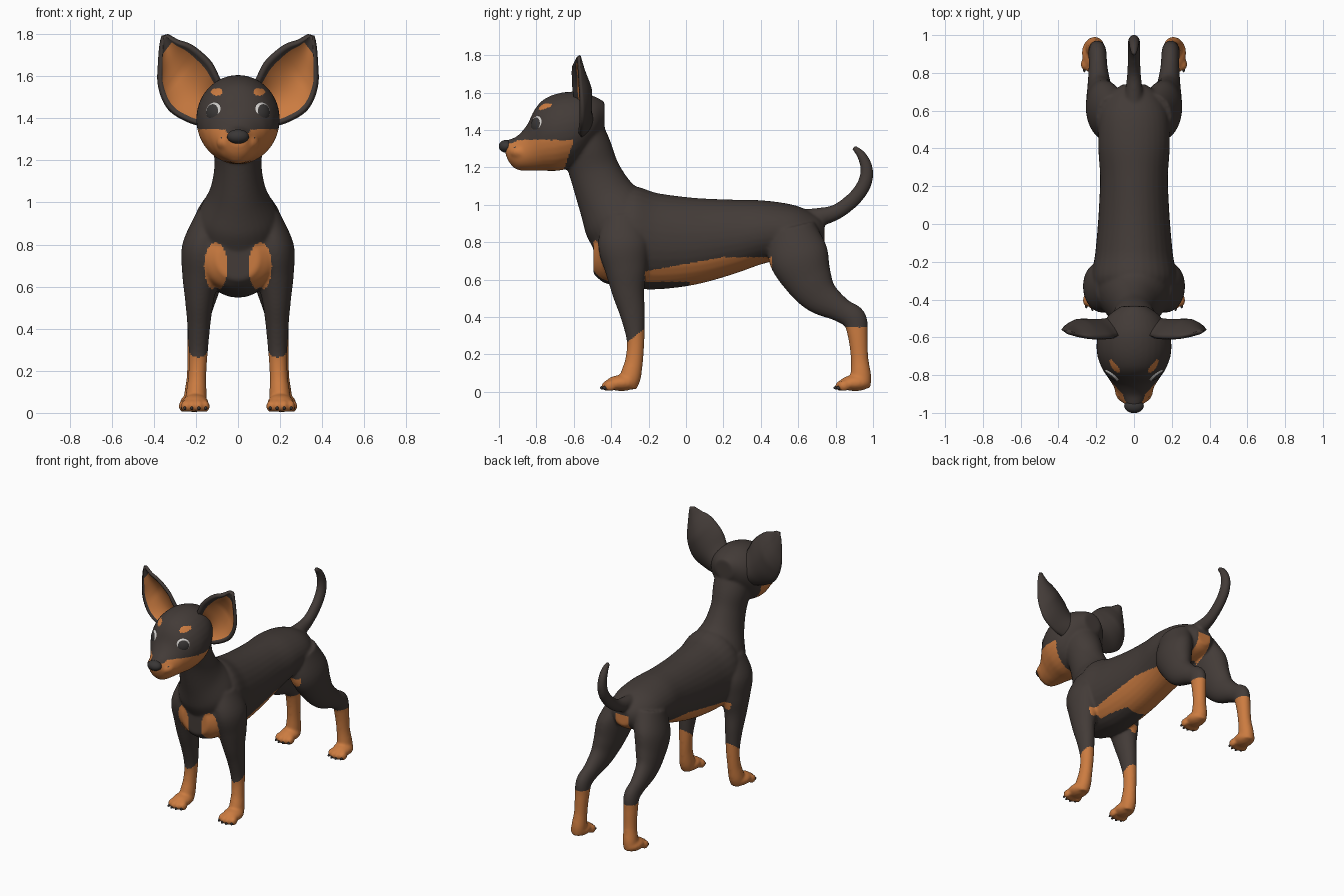
import bpy, bmesh, math
from mathutils import Vector, Matrix

if "Cube" in bpy.data.objects:
    bpy.data.objects.remove(bpy.data.objects["Cube"])


def material(name, rgb):
    m = bpy.data.materials.new(name)
    m.diffuse_color = (*rgb, 1)
    m.use_nodes = True
    m.node_tree.nodes["Principled BSDF"].inputs["Base Color"].default_value = m.diffuse_color
    return m


COAT = material("dark brown coat", (0.056, 0.044, 0.039))
TAN = material("orange tan", (0.60, 0.20, 0.052))
WHITE = material("eye white", (0.62, 0.60, 0.58))
BLACK = material("nose grey", (0.042, 0.038, 0.037))


def finish(bm, name, mats):
    me = bpy.data.meshes.new(name)
    bm.to_mesh(me)
    bm.free()
    for m in mats:
        me.materials.append(m)
    for p in me.polygons:
        p.use_smooth = True
    ob = bpy.data.objects.new(name, me)
    bpy.context.collection.objects.link(ob)
    return ob


def spline(pts, n):
    """Catmull-Rom resampling of tuples."""
    v = [Vector(p) for p in pts]
    v = [2 * v[0] - v[1]] + v + [2 * v[-1] - v[-2]]
    out = []
    for i in range(1, len(v) - 2):
        a, b, c, d = v[i - 1:i + 3]
        for k in range(n):
            t = k / n
            out.append(0.5 * (2 * b + (c - a) * t + (2 * a - 5 * b + 4 * c - d) * t * t
                              + (3 * b - a - 3 * c + d) * t ** 3))
    return out + [v[-2]]


def loft(bm, sections, side=1, upright=False):
    """Closed tube through (x, y, z, half width in x, half depth across the path)."""
    s = spline(sections, 5)
    rings = []
    for i, p in enumerate(s):
        q, r = s[min(i + 1, len(s) - 1)], s[max(i - 1, 0)]
        ty, tz = q[1] - r[1], q[2] - r[2]
        ln = math.hypot(ty, tz)
        across = Vector((0, 0, 1)) if upright else Vector((0, -tz / ln, ty / ln))
        c = Vector((p[0] * side, p[1], p[2]))
        rings.append([bm.verts.new(c + Vector((p[3] * math.cos(a), 0, 0)) + across * p[4] * math.sin(a))
                      for a in [2 * math.pi * k / 32 for k in range(32)]])
    faces = [bm.faces.new(rings[0]), bm.faces.new(rings[-1][::-1])]
    for a, b in zip(rings, rings[1:]):
        for k in range(32):
            faces.append(bm.faces.new((a[k], b[k], b[(k + 1) % 32], a[(k + 1) % 32])))
    bmesh.ops.recalc_face_normals(bm, faces=faces)


def blob(bm, loc, radii, rot=None):
    m = Matrix.Translation(loc) @ (rot or Matrix()) @ Matrix.Diagonal((*radii, 1))
    bmesh.ops.create_uvsphere(bm, u_segments=24, v_segments=16, radius=1, matrix=m)


# ---- body: all solid parts, fused by a voxel remesh ----
bm = bmesh.new()
# torso
loft(bm, [(0, -.495, .73, .10, .10), (0, -.43, .77, .19, .19), (0, -.30, .825, .225, .27),
          (0, -.15, .805, .205, .257), (0, .05, .805, .188, .232), (0, .25, .828, .18, .20),
          (0, .42, .855, .19, .168), (0, .58, .858, .18, .14), (0, .69, .85, .125, .10),
          (0, .74, .85, .06, .06)], upright=True)
# neck
loft(bm, [(0, -.32, .84, .20, .19), (0, -.37, .94, .19, .19), (0, -.435, 1.055, .134, .155),
          (0, -.49, 1.18, .112, .135), (0, -.53, 1.30, .125, .132), (0, -.57, 1.42, .13, .12)])
# head and muzzle
loft(bm, [(0, -.435, 1.48, .07, .07), (0, -.49, 1.45, .14, .13), (0, -.58, 1.41, .19, .195),
          (0, -.68, 1.39, .197, .207), (0, -.76, 1.373, .172, .191), (0, -.81, 1.345, .14, .163),
          (0, -.85, 1.305, .114, .122), (0, -.90, 1.28, .088, .09), (0, -.94, 1.285, .062, .066),
          (0, -.965, 1.305, .04, .038)], upright=True)
blob(bm, (0, -.875, 1.225), (.06, .06, .042))
# tail
loft(bm, [(0, .60, .915, .06, .06), (0, .69, .93, .048, .052), (0, .80, .96, .036, .042),
          (0, .895, 1.03, .033, .04), (0, .953, 1.11, .033, .038), (0, .966, 1.19, .03, .034),
          (0, .94, 1.262, .025, .026), (0, .895, 1.31, .014, .014)])
PAWS = [(.203, -.345), (.213, .905)]
for s in (1, -1):
    blob(bm, (s * .045, -.878, 1.283), (.058, .07, .042))       # lip pads
    # front leg
    loft(bm, [(.13, -.34, .95, .07, .10), (.168, -.335, .80, .097, .135), (.175, -.32, .66, .09, .115),
              (.183, -.31, .54, .069, .088), (.186, -.287, .42, .055, .068), (.189, -.27, .28, .045, .048),
              (.194, -.277, .17, .043, .048), (.199, -.297, .08, .05, .056), (.20, -.31, .02, .045, .045)], s)
    # hind leg
    loft(bm, [(.10, .56, .88, .10, .13), (.148, .60, .73, .103, .16), (.168, .655, .60, .085, .13),
              (.182, .72, .51, .065, .10), (.19, .83, .437, .05, .066), (.193, .90, .39, .048, .066),
              (.196, .918, .30, .046, .053), (.20, .928, .18, .043, .047), (.207, .935, .08, .05, .056),
              (.21, .935, .02, .045, .05)], s)
    # paws with toes
    for x, y in PAWS:
        blob(bm, (s * x, y, .047), (.064, .085, .043))
        for k, d in enumerate((-.048, -.017, .017, .048)):
            blob(bm, (s * x + d, y - (.06 if k in (0, 3) else .075), .032), (.021, .033, .03))
fused = finish(bm, "body_parts", [])
rm = fused.modifiers.new("fuse", 'REMESH')
rm.mode = 'VOXEL'
rm.voxel_size = .008
sm = fused.modifiers.new("blend", 'SMOOTH')
sm.factor, sm.iterations = .5, 12
dg = bpy.context.evaluated_depsgraph_get()
bm = bmesh.new()
bm.from_mesh(bpy.data.meshes.new_from_object(fused.evaluated_get(dg)))
bpy.data.objects.remove(fused)


def is_tan(c, n):
    x, y, z = abs(c.x), c.y, c.z
    if y < -.6 and z > 1.15:                                            # head
        muzzle = y < -.61 - (1.315 - z) * .33 and z < 1.345 and not (n.z > .6 and z > 1.3)
        brow = ((x - .10) / .028) ** 2 + ((z - 1.525) / .018) ** 2 < 1
        return muzzle or (brow and y < -.7)
    if z < .37:                                                         # lower legs
        return z < (.30 + (y + .27) * .8 if y < 0 else .345)
    if y < -.38:                                                        # chest spots
        return n.y < -.15 and ((x - .105) / .056) ** 2 + ((z - .695) / .115) ** 2 < 1
    if -.22 < y < .46:                                                  # belly
        return z < min(.645 + .18 * (y + .22), .72) and not (z < .588 and y < .02)
    return x < .05 and y > .6 and z < .87                               # under the tail


bm.normal_update()
for f in bm.faces:
    f.material_index = int(is_tan(f.calc_center_median(), f.normal))
finish(bm, "body", [COAT, TAN])

# ---- nose ----
bm = bmesh.new()
blob(bm, (0, -.963, 1.313), (.052, .038, .034))
finish(bm, "nose", [BLACK])

for s, tag in ((1, "left"), (-1, "right")):
    # ---- ear: cupped sheet between its inner and outer edge, thickened ----
    bm = bmesh.new()
    inner = spline([(.08, -.59, 1.53), (.11, -.605, 1.60), (.145, -.61, 1.665), (.225, -.61, 1.733),
                    (.29, -.60, 1.758), (.345, -.585, 1.79)], 6)
    outer = spline([(.13, -.57, 1.37), (.23, -.575, 1.395), (.32, -.57, 1.45), (.362, -.57, 1.55),
                    (.362, -.575, 1.66), (.353, -.583, 1.79)], 6)
    n, rows = 20, []
    for i, (a, b) in enumerate(zip(inner, outer)):
        depth = .065 * min(1, (len(inner) - 1 - i) / 14)
        row = []
        for k in range(n + 1):
            p = a.lerp(b, k / n)
            p.y += depth * math.sin(math.pi * k / n) ** .8
            row.append(bm.verts.new((p.x * s, p.y, p.z)))
        rows.append(row)
    for i, (a, b) in enumerate(zip(rows, rows[1:])):
        for k in range(n):
            f = bm.faces.new((a[k], a[k + 1], b[k + 1], b[k]))
            f.normal_update()
            if f.normal.y > 0:
                f.normal_flip()
            f.material_index = 0 if 1 < k < n - 1 and i < len(inner) - 5 else 1
    ear = finish(bm, tag + "_ear", [TAN, COAT])
    so = ear.modifiers.new("thickness", 'SOLIDIFY')
    so.thickness, so.offset = .022, -1
    so.material_offset = so.material_offset_rim = 1

    # ---- eye: flattened ball with a dark pupil facing out ----
    bm = bmesh.new()
    loc = Vector((s * .108, -.787, 1.427))
    gaze = Vector((s * .62, -.75, .15)).to_track_quat('Z', 'Y').to_matrix().to_4x4()
    blob(bm, loc, (.052, .052, .034), gaze)
    for f in bm.faces:
        q = gaze.inverted() @ (f.calc_center_median() - loc)
        f.material_index = int(q.z > 0 and math.hypot(q.x, q.y) < .037)
    finish(bm, tag + "_eye", [WHITE, BLACK])

    # ---- claws ----
    bm = bmesh.new()
    for x, y in PAWS:
        for k, d in enumerate((-.05, -.017, .017, .05)):
            blob(bm, (s * x + d, y - (.088 if k in (0, 3) else .102), .022), (.007, .014, .009))
    finish(bm, tag + "_claws", [BLACK])
